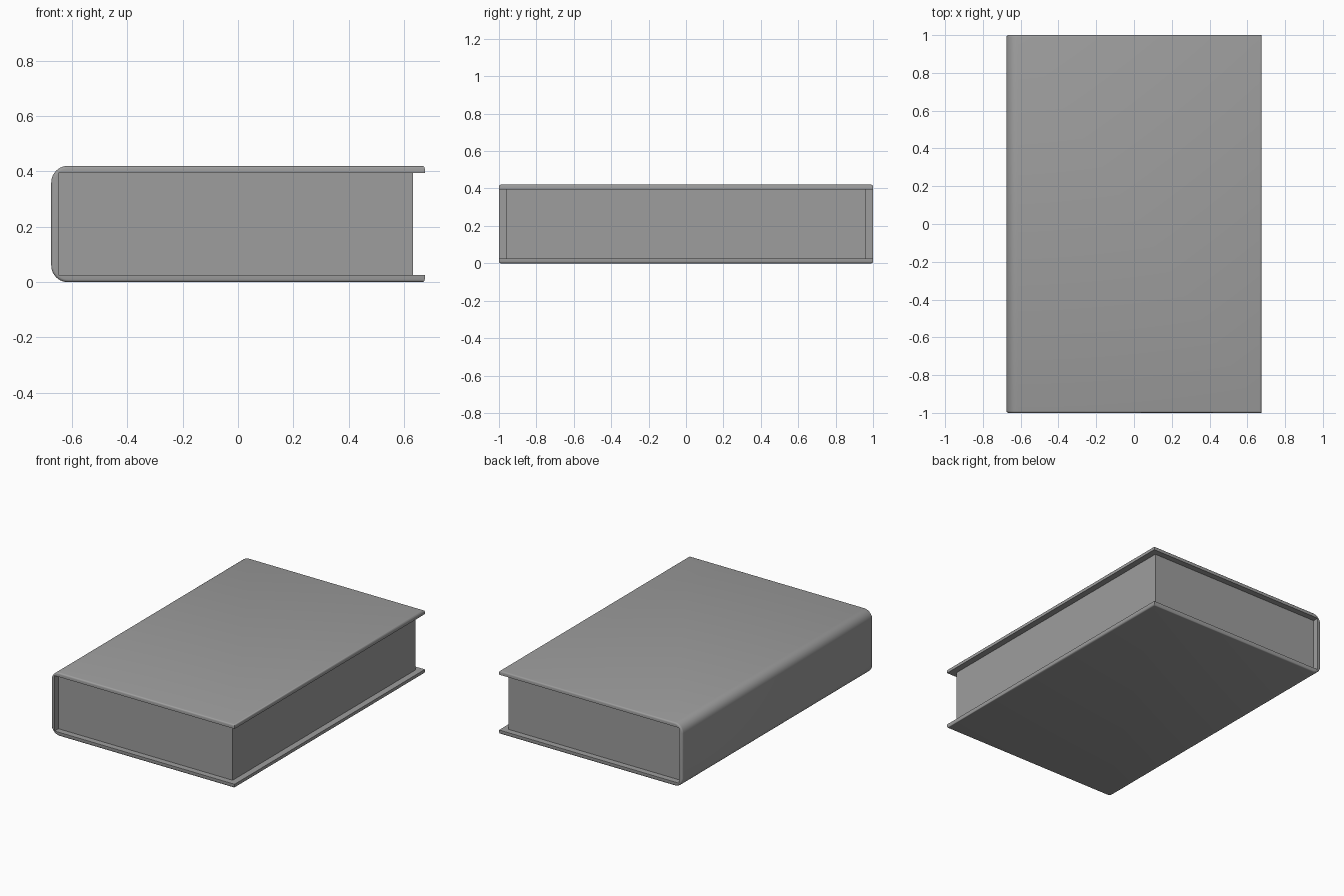
import bpy, bmesh, math

if "Cube" in bpy.data.objects:
    bpy.data.objects.remove(bpy.data.objects["Cube"], do_unlink=True)

HALF_W, HALF_L, HEIGHT = 0.675, 1.0, 0.42
BOARD = 0.026          # cover thickness
SPINE_R = 0.06         # rounding of the spine
RIM = 0.01             # softened outer rim

grey = bpy.data.materials.new("plain grey")
grey.use_nodes = True
colour = (0.34, 0.34, 0.34, 1)
grey.diffuse_color = colour
grey.node_tree.nodes["Principled BSDF"].inputs["Base Color"].default_value = colour


def finish(bm, name):
    bmesh.ops.recalc_face_normals(bm, faces=bm.faces)
    mesh = bpy.data.meshes.new(name)
    bm.to_mesh(mesh)
    bm.free()
    mesh.materials.append(grey)
    obj = bpy.data.objects.new(name, mesh)
    bpy.context.collection.objects.link(obj)
    return obj


def corner(cz, start):
    """Quarter circle of the spine, from start angle in degrees."""
    cx = -HALF_W + SPINE_R
    angles = [math.radians(start + 90 * i / 10) for i in range(11)]
    return [(cx + SPINE_R * math.cos(a), cz + SPINE_R * math.sin(a)) for a in angles]


# Cover: C-shaped profile swept along the length
outer = [(HALF_W, HEIGHT)] + corner(HEIGHT - SPINE_R, 90) + corner(SPINE_R, 180) + [(HALF_W, 0)]
inner_x = -HALF_W + BOARD
inner = [(HALF_W, BOARD), (inner_x, BOARD),
         (inner_x, HEIGHT - BOARD), (HALF_W, HEIGHT - BOARD)]
bm = bmesh.new()
rings = [[bm.verts.new((x, y, z)) for x, z in outer + inner] for y in (-HALF_L, HALF_L)]
rim_verts = {v for ring in rings for v in ring[:len(outer)]}
n = len(rings[0])
for i in range(n):
    j = (i + 1) % n
    bm.faces.new((rings[0][i], rings[0][j], rings[1][j], rings[1][i]))
for ring in rings:
    bm.faces.new(ring)
bmesh.ops.recalc_face_normals(bm, faces=bm.faces)
# Soften the outer rim only
rim = [e for e in bm.edges
       if set(e.verts) <= rim_verts and e.calc_face_angle(0) > math.radians(45)]
bmesh.ops.bevel(bm, geom=rim, offset=RIM, segments=3, profile=0.5, affect='EDGES')
cover = finish(bm, "cover")
bpy.context.view_layer.objects.active = cover
cover.select_set(True)
bpy.ops.object.shade_smooth_by_angle(angle=math.radians(35))

# Page block, set back from the cover edges
bm = bmesh.new()
bmesh.ops.create_cube(bm, size=1)
left, right = inner_x, 0.633
bmesh.ops.scale(bm, vec=(right - left, 1.92, HEIGHT - 2 * BOARD), verts=bm.verts)
bmesh.ops.translate(bm, vec=((left + right) / 2, 0, HEIGHT / 2), verts=bm.verts)
finish(bm, "page_block")
